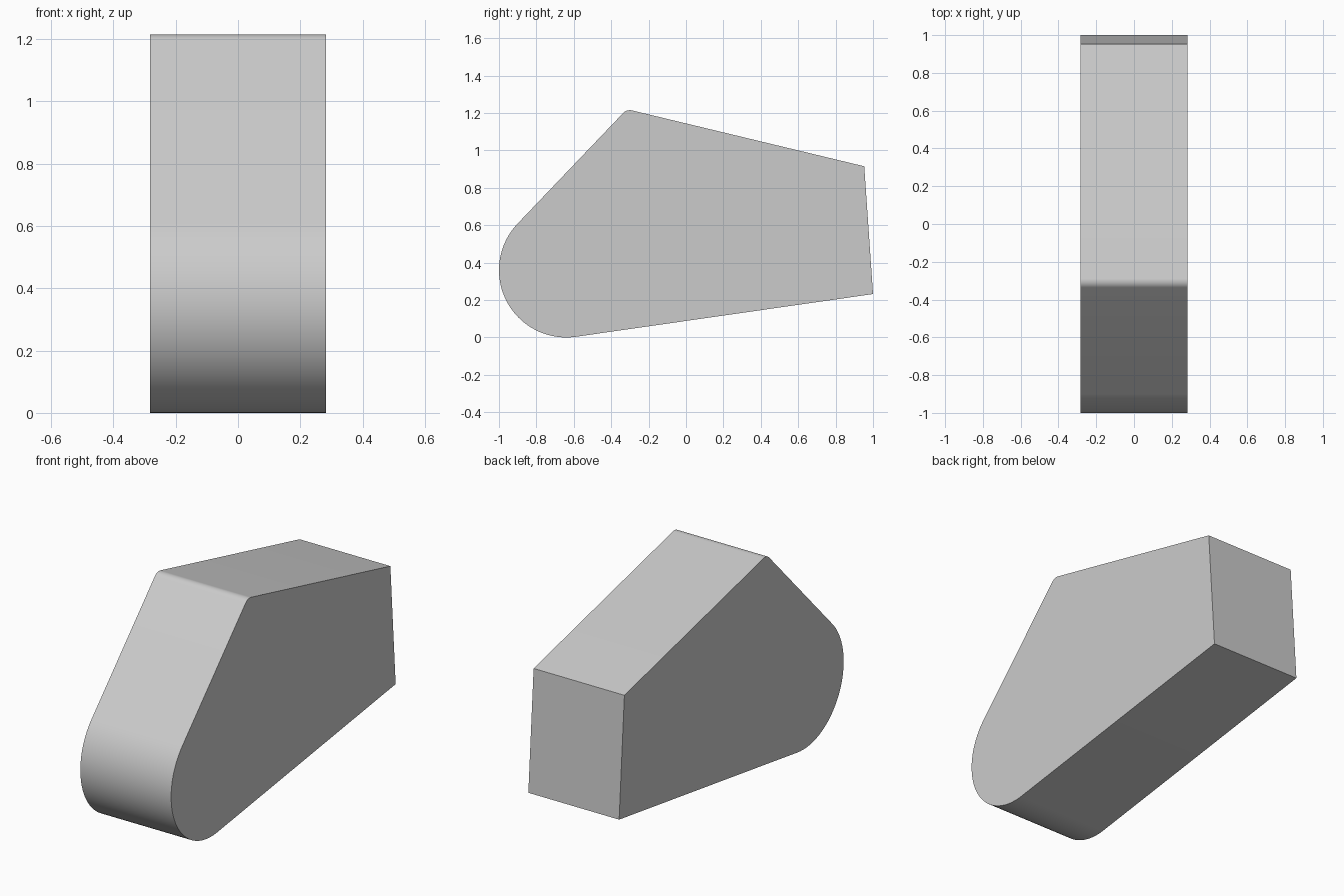
import bpy, bmesh, math

HALF_WIDTH = 0.283

cube = bpy.data.objects.get("Cube")
if cube:
    bpy.data.objects.remove(cube, do_unlink=True)


def arc(cy, cz, radius, start, end, steps):
    """Points on a circle in the side plane, angles in degrees."""
    points = []
    for i in range(steps + 1):
        a = math.radians(start + (end - start) * i / steps)
        points.append((cy + radius * math.cos(a), cz + radius * math.sin(a)))
    return points


# Plain grey material
grey = bpy.data.materials.new("plain grey")
grey.use_nodes = True
colour = (0.6, 0.6, 0.6, 1)
grey.diffuse_color = colour
grey.node_tree.nodes["Principled BSDF"].inputs["Base Color"].default_value = colour

# Side profile: rounded crest, large round nose, straight tail
profile = arc(-0.30, 1.165, 0.05, 76.4, 136.3, 10)
profile += arc(-0.64, 0.36, 0.36, 136.3, 278.1, 40)
profile += [(1.0, 0.232), (0.953, 0.915)]

# Extrude the profile across the width
bm = bmesh.new()
side = bm.faces.new([bm.verts.new((-HALF_WIDTH, y, z)) for y, z in profile])
result = bmesh.ops.extrude_face_region(bm, geom=[side], use_keep_orig=True)
moved = [g for g in result["geom"] if isinstance(g, bmesh.types.BMVert)]
bmesh.ops.translate(bm, verts=moved, vec=(2 * HALF_WIDTH, 0, 0))
bmesh.ops.recalc_face_normals(bm, faces=bm.faces)

mesh = bpy.data.meshes.new("wedge_body")
bm.to_mesh(mesh)
bm.free()
mesh.materials.append(grey)
body = bpy.data.objects.new("wedge_body", mesh)
bpy.context.collection.objects.link(body)

# Smooth the rounded faces, keep the corners sharp
bpy.ops.object.select_all(action="DESELECT")
body.select_set(True)
bpy.context.view_layer.objects.active = body
bpy.ops.object.shade_smooth_by_angle(angle=math.radians(30))
